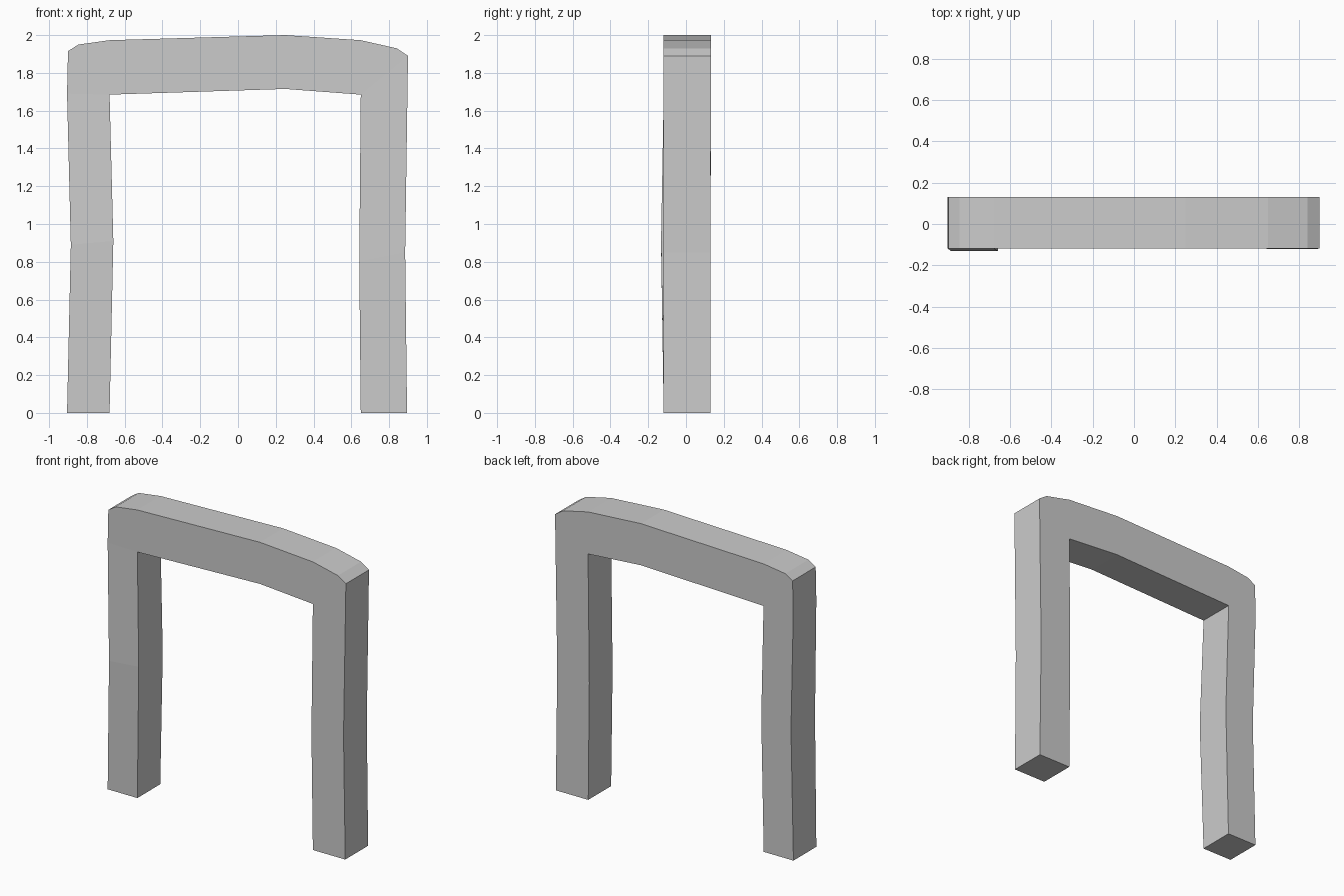
import bpy, bmesh

# Sections along the frame: outer x, outer z, inner x, inner z, front y, back y
sections = [
    # left leg
    (-0.905, 0.00, -0.68, 0.00, -0.118, 0.13),
    (-0.885, 0.89, -0.66, 0.91, -0.132, 0.128),
    (-0.905, 1.69, -0.68, 1.685, -0.118, 0.132),
    # left corner fan
    (-0.90, 1.915, -0.68, 1.685, -0.118, 0.132),
    (-0.845, 1.95, -0.68, 1.685, -0.118, 0.132),
    (-0.68, 1.973, -0.68, 1.685, -0.118, 0.132),
    # beam
    (0.25, 2.00, 0.25, 1.715, -0.118, 0.132),
    # right corner fan
    (0.65, 1.973, 0.65, 1.685, -0.118, 0.132),
    (0.84, 1.93, 0.65, 1.685, -0.118, 0.132),
    (0.90, 1.89, 0.65, 1.685, -0.118, 0.132),
    # right leg
    (0.885, 0.85, 0.642, 0.80, -0.122, 0.13),
    (0.895, 0.00, 0.65, 0.00, -0.118, 0.13),
]

bm = bmesh.new()
rings = []
for ox, oz, ix, iz, front, back in sections:
    rings.append([bm.verts.new(p) for p in (
        (ox, front, oz), (ix, front, iz), (ix, back, iz), (ox, back, oz))])

# Skin neighbouring sections and cap the feet
for a, b in zip(rings, rings[1:]):
    for i in range(4):
        j = (i + 1) % 4
        bm.faces.new((a[i], a[j], b[j], b[i]))
bm.faces.new(rings[0])
bm.faces.new(rings[-1])

# Merge the shared inner corners
bmesh.ops.remove_doubles(bm, verts=bm.verts[:], dist=0.0005)
bmesh.ops.recalc_face_normals(bm, faces=bm.faces[:])

mesh = bpy.data.meshes.new("door_frame")
bm.to_mesh(mesh)
bm.free()
bpy.context.collection.objects.link(bpy.data.objects.new("door_frame", mesh))
